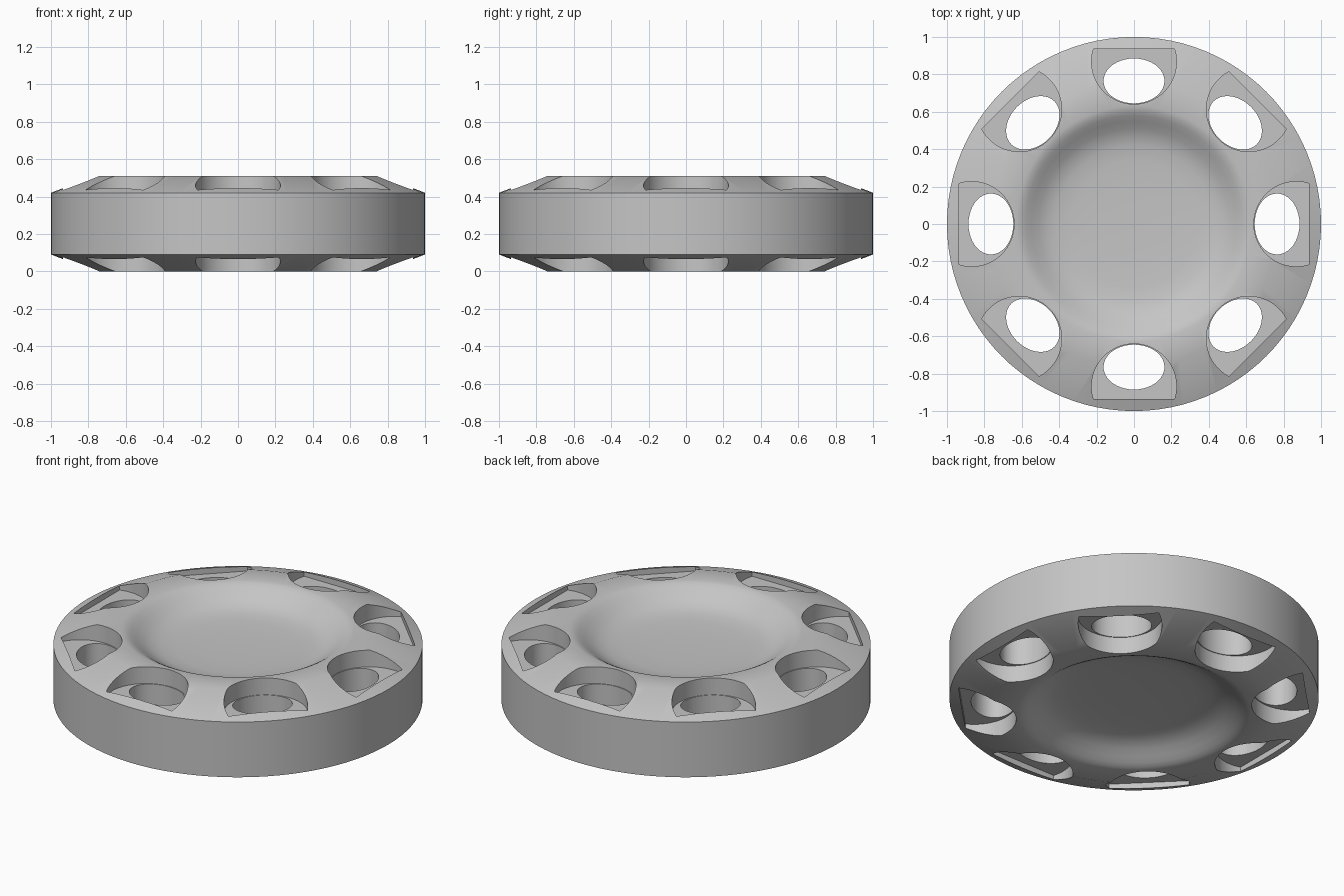
import bpy, bmesh, math

if "Cube" in bpy.data.objects:
    bpy.data.objects.remove(bpy.data.objects["Cube"])

MID = 0.255  # height of the mirror plane
metal = bpy.data.materials.new("plain_grey")
metal.diffuse_color = (0.56, 0.56, 0.56, 1)
metal.use_nodes = True
metal.node_tree.nodes["Principled BSDF"].inputs["Base Color"].default_value = metal.diffuse_color


def make_object(name, bm):
    bmesh.ops.recalc_face_normals(bm, faces=bm.faces)
    mesh = bpy.data.meshes.new(name)
    bm.to_mesh(mesh)
    bm.free()
    mesh.materials.append(metal)
    ob = bpy.data.objects.new(name, mesh)
    bpy.context.collection.objects.link(ob)
    return ob


def prism(bm, outline, z0, z1, angle):
    """Extrude a flat outline between two heights, turned about the z axis."""
    c, s = math.cos(angle), math.sin(angle)
    rings = [[bm.verts.new((x * c - y * s, x * s + y * c, z)) for x, y in outline]
             for z in (z0, z1)]
    n = len(outline)
    bm.faces.new(rings[0])
    bm.faces.new(rings[1])
    for i in range(n):
        j = (i + 1) % n
        bm.faces.new((rings[0][i], rings[0][j], rings[1][j], rings[1][i]))


# Disc: dished on both faces, with a raised ring and a sloped shoulder
upper = [(0, 0.395), (0.2, 0.397), (0.34, 0.402), (0.42, 0.41), (0.47, 0.424),
         (0.51, 0.444), (0.55, 0.471), (0.58, 0.491), (0.605, 0.504), (0.63, 0.51),
         (0.765, 0.51), (1.0, 0.42)]
profile = upper + [(r, 2 * MID - z) for r, z in reversed(upper)]
SEG = 96
bm = bmesh.new()
rings = []
for r, z in profile:
    if r == 0:
        rings.append([bm.verts.new((0, 0, z))] * SEG)
    else:
        rings.append([bm.verts.new((r * math.cos(2 * math.pi * i / SEG),
                                    r * math.sin(2 * math.pi * i / SEG), z))
                      for i in range(SEG)])
for a, b in zip(rings, rings[1:]):
    for i in range(SEG):
        j = (i + 1) % SEG
        corners = list(dict.fromkeys((a[i], a[j], b[j], b[i])))
        bm.faces.new(corners)
disc = make_object("dished_disc", bm)

# Pocket outline: circle cut off by a straight outer edge
R, CENTRE, EDGE = 0.227, 0.868, 0.935
start = math.asin((EDGE - CENTRE) / R)
sweep = math.pi + 2 * start
pocket = []
for i in range(33):
    t = start - sweep * i / 32
    pocket.append((R * math.cos(t), CENTRE + R * math.sin(t)))
# Through hole outline: ellipse
hole = [(0.163 * math.cos(2 * math.pi * i / 40),
         0.765 + 0.12 * math.sin(2 * math.pi * i / 40)) for i in range(40)]

# Eight pockets on each face, and eight holes between them
pockets, holes = bmesh.new(), bmesh.new()
for k in range(8):
    turn = k * math.pi / 4
    prism(pockets, pocket, 0.41, 0.7, turn)
    prism(pockets, pocket, -0.19, 0.10, turn)
    prism(holes, hole, -0.3, 0.8, turn)
for name, cutter_bm in (("pocket_cutter", pockets), ("hole_cutter", holes)):
    cutter = make_object(name, cutter_bm)
    cutter.hide_render = True
    cutter.hide_set(True)
    mod = disc.modifiers.new(name, "BOOLEAN")
    mod.operation = "DIFFERENCE"
    mod.solver = "EXACT"
    mod.object = cutter

# Apply the cuts and shade the curved surfaces smoothly
bpy.context.view_layer.objects.active = disc
disc.select_set(True)
for mod in list(disc.modifiers):
    bpy.ops.object.modifier_apply(modifier=mod.name)
bpy.ops.object.shade_smooth_by_angle(angle=math.radians(30))
for cutter in [o for o in bpy.data.objects if o.name.endswith("_cutter")]:
    bpy.data.objects.remove(cutter)
